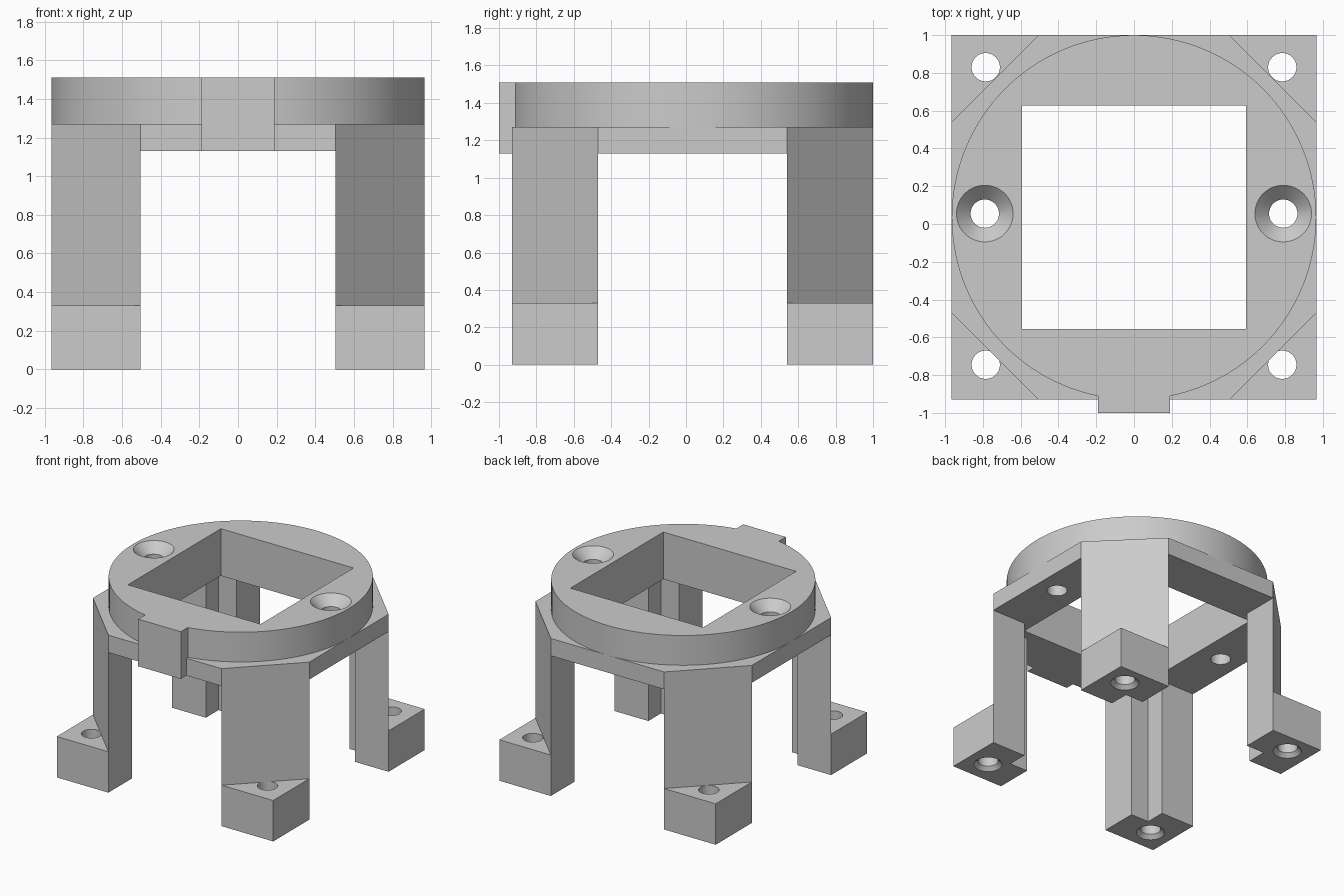
import bpy, bmesh
from math import pi, sin, cos, asin, radians

cube = bpy.data.objects.get("Cube")
if cube:
    bpy.data.objects.remove(cube, do_unlink=True)

grey = bpy.data.materials.new("plain grey")
grey.use_nodes = True
grey.diffuse_color = (0.6, 0.6, 0.6, 1)
grey.node_tree.nodes["Principled BSDF"].inputs["Base Color"].default_value = (0.6, 0.6, 0.6, 1)

HALF = 0.965            # half width of the frame and radius of the ring
CY = 0.035              # frame centre in y
CUT = 0.46              # corner chamfer, also the leg width
INNER = HALF - CUT
NOTCH = INNER + 0.16    # inside corner of each leg
FOOT, PLATE, RING, TOP = 0.33, 1.13, 1.27, 1.51
CORNERS = [(sx, sy) for sx in (-1, 1) for sy in (-1, 1)]


def make_object(name, bm):
    bmesh.ops.recalc_face_normals(bm, faces=bm.faces[:])
    mesh = bpy.data.meshes.new(name)
    bm.to_mesh(mesh)
    bm.free()
    ob = bpy.data.objects.new(name, mesh)
    bpy.context.collection.objects.link(ob)
    return ob


def prism(name, outline, z0, z1):
    """Extrude a flat outline, given around the frame centre."""
    bm = bmesh.new()
    face = bm.faces.new([bm.verts.new((x, y + CY, z0)) for x, y in outline])
    top = bmesh.ops.extrude_face_region(bm, geom=[face])["geom"]
    bmesh.ops.translate(bm, vec=(0, 0, z1 - z0),
                        verts=[v for v in top if isinstance(v, bmesh.types.BMVert)])
    return make_object(name, bm)


def turned(name, profile, x, y, sides=48):
    """Closed round solid from (radius, height) pairs."""
    bm = bmesh.new()
    rings = []
    for r, z in profile:
        rings.append([bm.verts.new((x + r * cos(2 * pi * i / sides),
                                    y + CY + r * sin(2 * pi * i / sides), z))
                      for i in range(sides)])
    for a, b in zip(rings, rings[1:]):
        for i in range(sides):
            j = (i + 1) % sides
            bm.faces.new((a[i], a[j], b[j], b[i]))
    bm.faces.new(rings[0])
    bm.faces.new(rings[-1])
    return make_object(name, bm)


def finish(ob, cutters=()):
    """Cut the holes, bake the result, then colour and shade."""
    for c in cutters:
        mod = ob.modifiers.new("hole", 'BOOLEAN')
        mod.operation, mod.solver, mod.object = 'DIFFERENCE', 'EXACT', c
    if cutters:
        bpy.context.view_layer.update()
        deps = bpy.context.evaluated_depsgraph_get()
        mesh = bpy.data.meshes.new_from_object(ob.evaluated_get(deps))
        ob.modifiers.clear()
        ob.data = mesh
        for c in cutters:
            bpy.data.objects.remove(c, do_unlink=True)
    ob.data.materials.clear()
    ob.data.materials.append(grey)
    ob.data.shade_smooth()
    ob.data.set_sharp_from_angle(angle=radians(30))


def opening():
    s = 0.592
    return prism("opening_cutter", [(-s, -s), (s, -s), (s, s), (-s, s)], 1, 2)


def screw_holes():
    # Countersunk from the top of the ring
    profile = [(0.075, 1), (0.075, TOP - 0.075), (0.15, TOP), (0.15, 2)]
    return [turned("screw_cutter", profile, s * 0.79, 0.02) for s in (-1, 1)]


# Chamfered lower plate
octagon = [(INNER, -HALF), (HALF, -INNER), (HALF, INNER), (INNER, HALF),
           (-INNER, HALF), (-HALF, INNER), (-HALF, -INNER), (-INNER, -HALF)]
plate = prism("lower_plate", octagon, PLATE, RING)
finish(plate, [opening()] + screw_holes())

# Round upper ring
ring = turned("upper_ring", [(HALF, RING), (HALF, TOP)], 0, 0, 128)
finish(ring, [opening()] + screw_holes())

# Front tab, its back following the ring
W = 0.19
swing = asin(W / HALF)
arc = [(HALF * sin(swing * i / 4), -HALF * cos(swing * i / 4)) for i in range(4, -5, -1)]
finish(prism("front_tab", [(-W, -1 - CY), (W, -1 - CY)] + arc, PLATE, TOP))

# Legs: diagonal-faced posts on square feet, notched along the inside corner
post = [(INNER, HALF), (HALF, INNER), (NOTCH, INNER), (NOTCH, NOTCH), (INNER, NOTCH)]
foot = [(INNER, HALF), (HALF, HALF)] + post[1:]
for sx, sy in CORNERS:
    side = ("back" if sy > 0 else "front") + ("_left" if sx > 0 else "_right")
    finish(prism(side + "_post", [(sx * x, sy * y) for x, y in post], FOOT, PLATE))
    block = prism(side + "_foot", [(sx * x, sy * y) for x, y in foot], 0, FOOT)
    bore = [(0.105, -0.1), (0.105, 0), (0.075, 0.03), (0.075, 0.5)]
    hole_y = 0.795 if sy > 0 else -0.78
    finish(block, [turned("bore_cutter", bore, sx * 0.785, hole_y)])
